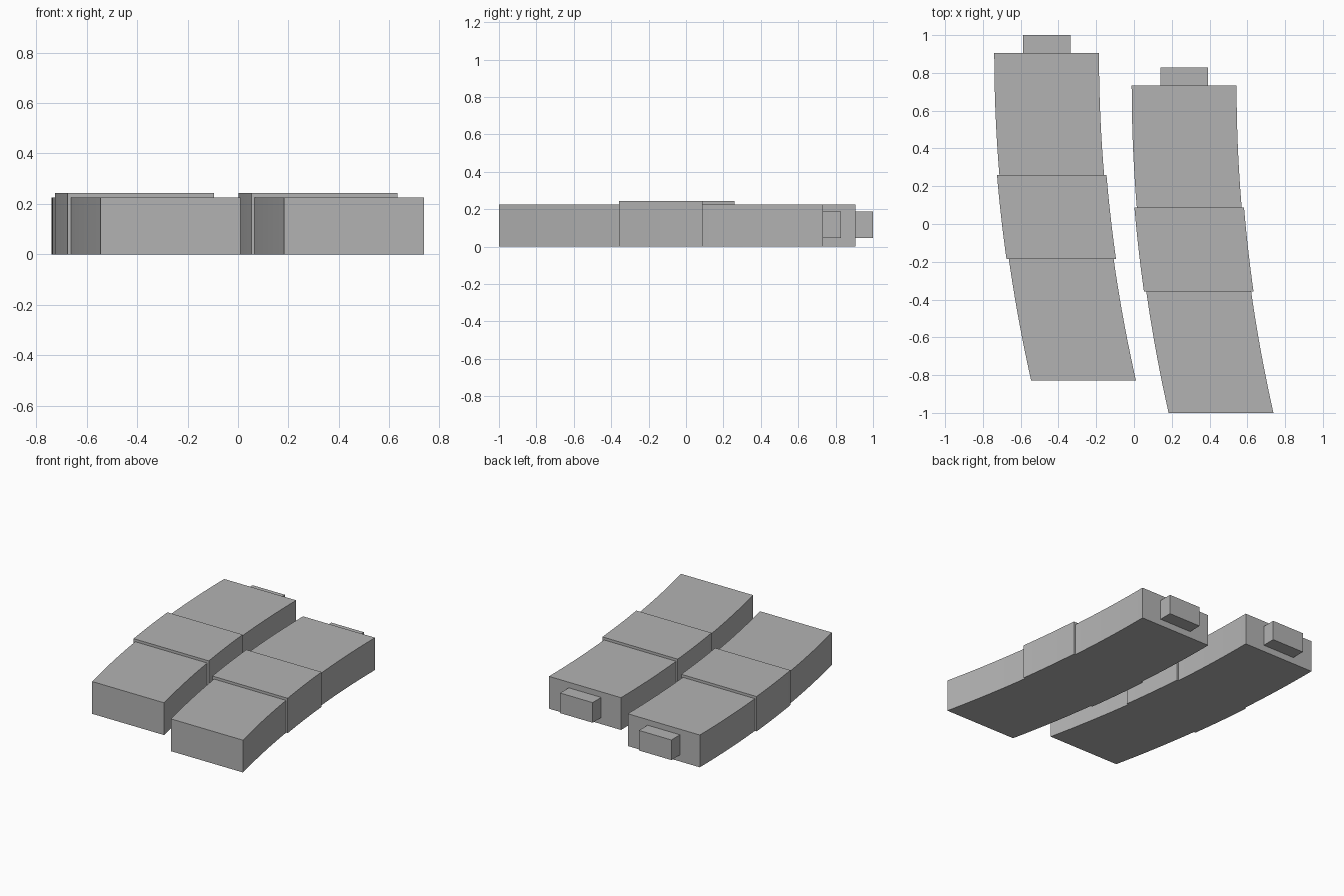
import bpy, bmesh

if "Cube" in bpy.data.objects:
    bpy.data.objects.remove(bpy.data.objects["Cube"])

grey = bpy.data.materials.new("neutral grey")
grey.diffuse_color = (0.45, 0.45, 0.45, 1)
grey.use_nodes = True
grey.node_tree.nodes["Principled BSDF"].inputs["Base Color"].default_value = grey.diffuse_color

BACK_Y = 0.905          # rear face of the left block
BACK_X = -0.4625        # centre line at the rear face


def centre_x(y):
    """Centre line bends gently to the right toward the front."""
    return BACK_X + 0.065 * (BACK_Y - y) ** 2


def swept_box(name, y0, y1, width, z0, z1, steps, offset, bend=True):
    """Box swept along the curved centre line, kept square to the y axis."""
    bm = bmesh.new()
    rings = []
    for i in range(steps + 1):
        y = y0 + (y1 - y0) * i / steps
        cx = centre_x(y) if bend else BACK_X
        rings.append([bm.verts.new((cx + sx * width / 2 + offset[0], y + offset[1], z))
                      for sx, z in ((-1, z0), (1, z0), (1, z1), (-1, z1))])
    for a, b in zip(rings, rings[1:]):
        for k in range(4):
            j = (k + 1) % 4
            bm.faces.new((a[k], a[j], b[j], b[k]))
    bm.faces.new(rings[0][::-1])
    bm.faces.new(rings[-1])
    bmesh.ops.recalc_face_normals(bm, faces=bm.faces)
    mesh = bpy.data.meshes.new(name)
    bm.to_mesh(mesh)
    bm.free()
    mesh.materials.append(grey)
    obj = bpy.data.objects.new(name, mesh)
    bpy.context.collection.objects.link(obj)
    # smooth along the bend, crisp at the box edges
    bpy.ops.object.select_all(action='DESELECT')
    obj.select_set(True)
    bpy.context.view_layer.objects.active = obj
    bpy.ops.object.shade_smooth_by_angle(angle=0.5)
    return obj


# Two identical curved blocks, the right one set slightly forward
for side, offset in (("left", (0, 0)), ("right", (0.728, -0.172))):
    swept_box(side + "_body", -0.828, BACK_Y, 0.555, 0, 0.225, 24, offset)
    # raised band around the middle
    swept_box(side + "_band", -0.185, 0.26, 0.58, 0, 0.243, 8, offset)
    # small tab on the rear face
    swept_box(side + "_rear_tab", BACK_Y, 1.0, 0.25, 0.046, 0.186, 1, offset, bend=False)
